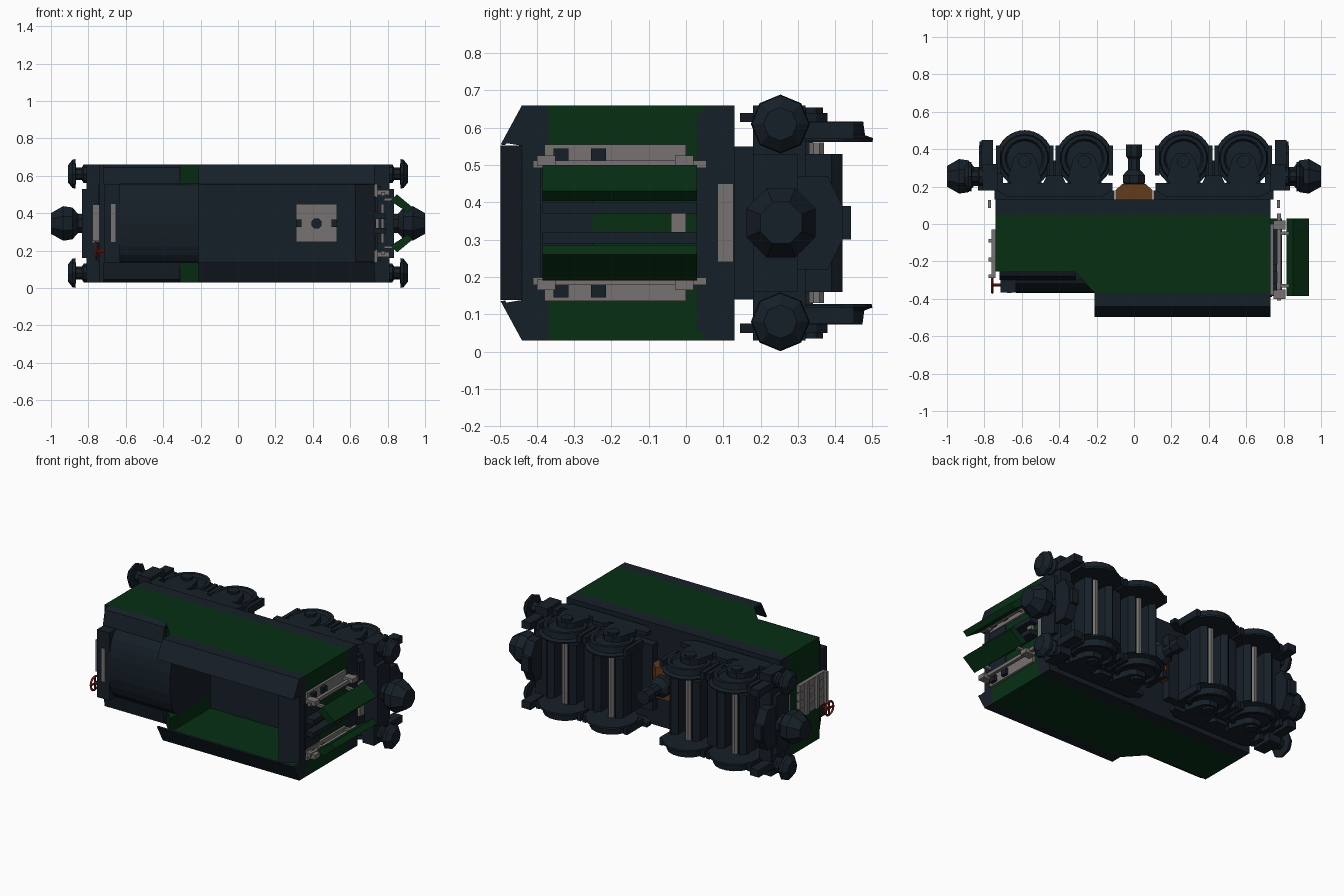
import bpy, bmesh
from math import cos, sin, pi
from mathutils import Matrix, Vector

MID = 0.345  # mirror plane in z (the vehicle lies on its side: its "up" is -y)

def mat(name, r, g, b):
    m = bpy.data.materials.new(name)
    m.diffuse_color = (r, g, b, 1)
    return m

DARK = mat("dark_steel", 0.008, 0.014, 0.021)
GREEN = mat("green_paint", 0.002, 0.028, 0.007)
GREY = mat("bare_metal", 0.18, 0.17, 0.165)
BROWN = mat("brown_metal", 0.12, 0.045, 0.012)
RED = mat("red_paint", 0.2, 0.014, 0.008)

def finish(name, bm, m):
    bmesh.ops.recalc_face_normals(bm, faces=bm.faces)
    me = bpy.data.meshes.new(name)
    bm.to_mesh(me)
    bm.free()
    me.materials.append(m)
    o = bpy.data.objects.new(name, me)
    bpy.context.collection.objects.link(o)
    return o

def prism(name, pts, axis, lo, hi, m, sym=False):
    """Extrude a 2D profile; pts are (x,y) for z, (y,z) for x, (x,z) for y."""
    bm = bmesh.new()
    def p3(a, b, c):
        return {'z': (a, b, c), 'x': (c, a, b), 'y': (a, c, b)}[axis]
    f = bm.faces.new([bm.verts.new(p3(a, b, lo)) for a, b in pts])
    r = bmesh.ops.extrude_face_region(bm, geom=[f])
    vs = [v for v in r['geom'] if isinstance(v, bmesh.types.BMVert)]
    bmesh.ops.translate(bm, verts=vs, vec=Vector(p3(0, 0, hi - lo)))
    if sym:
        d = bmesh.ops.duplicate(bm, geom=bm.verts[:] + bm.edges[:] + bm.faces[:])
        for v in d['geom']:
            if isinstance(v, bmesh.types.BMVert):
                v.co.z = 2 * MID - v.co.z
    return finish(name, bm, m)

def box(name, x0, x1, y0, y1, z0, z1, m, sym=False):
    return prism(name, [(x0, y0), (x1, y0), (x1, y1), (x0, y1)], 'z', z0, z1, m, sym)

def ring(ca, cb, r, n, off=0.5):
    return [(ca + r * cos(2 * pi * (i + off) / n), cb + r * sin(2 * pi * (i + off) / n)) for i in range(n)]

def lathe(name, prof, n, origin, axis, m, off=0.5):
    """Spin (radius, height) profile about an axis."""
    bm = bmesh.new()
    rings = [[bm.verts.new((a, b, h)) for a, b in ring(0, 0, r, n, off)] for r, h in prof]
    for r0, r1 in zip(rings, rings[1:]):
        for i in range(n):
            bm.faces.new((r0[i], r0[(i + 1) % n], r1[(i + 1) % n], r1[i]))
    bm.faces.new(rings[0])
    bm.faces.new(rings[-1])
    q = Vector((0, 0, 1)).rotation_difference(Vector(axis)).to_matrix().to_4x4()
    bm.transform(Matrix.Translation(origin) @ q)
    return finish(name, bm, m)

# --- tank body ---
box("footplate", -0.74, 0.73, 0.05, 0.13, 0.03, 0.66, DARK)
box("bunker_floor", -0.21, 0.73, 0.03, 0.05, 0.05, 0.64, DARK)
box("side_wall", -0.21, 0.73, -0.37, 0.05, 0.64, 0.66, GREEN, True)
prism("side_tank", [(-0.74, 0.05), (-0.21, 0.05), (-0.21, -0.37), (-0.32, -0.25), (-0.74, -0.25)],
      'z', 0.555, 0.66, GREEN, True)
box("rear_wall", 0.71, 0.73, -0.37, 0.05, 0.03, 0.66, GREEN)
box("front_wall", -0.74, -0.70, -0.25, 0.05, 0.13, 0.56, GREEN)
box("front_wall_cap", -0.74, -0.71, -0.255, -0.25, 0.03, 0.66, DARK)
prism("side_tank_curl", [(-0.25, 0.66), (-0.28, 0.645), (-0.30, 0.555), (-0.25, 0.555)],
      'x', -0.72, -0.31, DARK, True)

# curled coal boards round the bunker
prism("coal_board", [(-0.37, 0.66), (-0.44, 0.66), (-0.497, 0.555), (-0.485, 0.553), (-0.433, 0.645), (-0.37, 0.645)],
      'x', -0.21, 0.73, DARK, True)
prism("rear_coal_board", [(0.73, -0.37), (0.73, -0.44), (0.625, -0.497), (0.625, -0.483), (0.715, -0.43), (0.715, -0.37)],
      'z', 0.138, 0.552, DARK)
prism("rear_coal_board_corner", [(-0.37, 0.552), (-0.37, 0.65), (-0.437, 0.655), (-0.49, 0.56), (-0.44, 0.552)],
      'x', 0.715, 0.73, DARK, True)

# arched tank cover
arch = [(-0.29 - 0.08 * sin(pi * i / 10), MID - 0.21 * cos(pi * i / 10)) for i in range(11)]
prism("arched_tank", [(0.05, 0.135)] + arch + [(0.05, 0.555)], 'x', -0.63, -0.21, DARK)
box("locker", -0.715, -0.63, -0.365, 0.05, 0.135, 0.555, DARK)
box("locker_slot", -0.68, -0.655, -0.37, -0.36, 0.245, 0.45, GREY)

# bogie pivot plate seen on the bunker floor
box("pivot_plate", 0.31, 0.53, 0.02, 0.03, 0.245, 0.45, GREY)
lathe("pivot_pin", [(0.03, 0), (0.03, 0.015)], 8, (0.42, 0.02, MID), (0, -1, 0), DARK)
for x in (0.325, 0.515):
    box("pivot_clip", x - 0.015, x + 0.015, 0.01, 0.03, 0.325, 0.365, DARK)

# --- cab end: slatted cabinet and brake wheel ---
for i in range(4):
    z = 0.247 + i * 0.052
    box("cabinet_slat", -0.762, -0.74, -0.27, -0.03, z, z + 0.044, GREY)
for y in (-0.28, -0.19, -0.09):
    box("cabinet_rail", -0.778, -0.74, y - 0.01, y + 0.01, 0.25, 0.445, GREY)
bpy.ops.mesh.primitive_torus_add(major_segments=12, minor_segments=4, major_radius=0.042, minor_radius=0.007,
                                 location=(-0.757, -0.325, 0.195), rotation=(0, pi / 2, 0))
bpy.context.object.name = "brake_wheel"
bpy.context.object.data.materials.append(RED)
box("brake_wheel_spoke", -0.76, -0.753, -0.365, -0.285, 0.19, 0.20, RED)
box("brake_wheel_spoke", -0.76, -0.753, -0.33, -0.32, 0.155, 0.235, RED)
lathe("brake_shaft", [(0.008, 0), (0.008, 0.045)], 6, (-0.76, -0.325, 0.195), (1, 0, 0), RED)

# --- rear end: grey panel with two angled doors ---
box("rear_panel", 0.73, 0.745, -0.38, 0.0, 0.485, 0.555, GREY, True)
box("rear_lid", 0.73, 0.735, -0.25, 0.03, 0.29, 0.40, GREEN)
box("rear_recess", 0.73, 0.737, -0.39, -0.25, 0.20, 0.49, DARK)
box("rear_latch", 0.735, 0.755, -0.04, 0.0, 0.32, 0.37, GREY)
box("door_post", 0.735, 0.79, -0.385, 0.03, 0.37, 0.40, DARK, True)
box("door_rail", 0.765, 0.785, -0.41, 0.055, 0.492, 0.512, GREY, True)
for y in (-0.38, -0.01):
    box("door_hinge", 0.745, 0.81, y - 0.02, y + 0.03, 0.497, 0.525, GREY, True)
for y in (-0.335, -0.235):
    box("hinge_block", 0.745, 0.765, y - 0.02, y + 0.02, 0.505, 0.545, DARK, True)
prism("angled_door", [(0.815, 0.465), (0.85, 0.50), (0.935, 0.43), (0.908, 0.404)], 'y', -0.385, 0.03, GREEN, True)
for y in (-0.33, -0.05):
    box("door_arm", 0.78, 0.85, y - 0.01, y + 0.01, 0.465, 0.48, GREY, True)

for s in (-1, 1):
    box("gangway_step", s * 0.772 - 0.008, s * 0.772 + 0.008, 0.085, 0.127, 0.24, 0.45, GREY)

# --- centre link between bogies ---
prism("centre_link", [(-0.10, 0.13), (0.10, 0.13), (0.10, 0.18), (0.06, 0.215), (-0.06, 0.215), (-0.10, 0.18)],
      'z', 0.25, 0.44, BROWN)
lathe("centre_joint", [(0.04, 0.20), (0.065, 0.22), (0.065, 0.26), (0.035, 0.29), (0.035, 0.35), (0.045, 0.36), (0.045, 0.425)],
      8, (0, 0, MID), (0, 1, 0), DARK)

# --- bogies ---
for s in (-1, 1):
    cx = s * 0.425
    box("bogie_top_plate", cx - 0.32, cx + 0.32, 0.13, 0.18, 0.14, 0.55, DARK)
    prism("bogie_side_frame", [(cx - 0.31, 0.18), (cx - 0.25, 0.145), (cx + 0.25, 0.145), (cx + 0.31, 0.18),
                               (cx + 0.31, 0.22), (cx + 0.06, 0.22), (cx + 0.04, 0.26), (cx - 0.04, 0.26),
                               (cx - 0.06, 0.22), (cx - 0.31, 0.22)], 'z', 0.615, 0.64, DARK, True)
    box("bolster", cx - 0.04, cx + 0.04, 0.18, 0.34, 0.10, 0.59, DARK)
    for k in (-1, 1):
        wx = cx + k * 0.16
        # wheelset: flanged wheels, axle, axleboxes and brake beams
        for t in (-1, 1):
            lathe("wheel", [(0.15, 0), (0.152, 0.01), (0.13, 0.018), (0.125, 0.055), (0.105, 0.055), (0.095, 0.04), (0.04, 0.045)],
                  18, (wx, 0.35, MID + t * 0.217), (0, 0, t), DARK)
        lathe("axle", [(0.022, -0.215), (0.022, 0.215)], 8, (wx, 0.35, MID), (0, 0, 1), GREY)
        box("axle_cover", wx - 0.09, wx + 0.09, 0.18, 0.31, 0.15, 0.54, DARK)
        for e in (-1, 1):
            bx = wx + e * 0.075
            prism("brake_beam", [(bx - 0.03, 0.30), (bx + 0.03, 0.30), (bx + 0.03, 0.39), (bx, 0.42), (bx - 0.03, 0.39)],
                  'z', 0.16, 0.53, DARK)
            box("brake_shoe", wx + e * 0.142 - 0.012, wx + e * 0.142 + 0.012, 0.26, 0.42, 0.565, 0.61, DARK, True)
        prism("axlebox", [(wx - 0.09, 0.24), (wx - 0.05, 0.20), (wx + 0.05, 0.20), (wx + 0.09, 0.24), (wx + 0.06, 0.35),
                          (wx + 0.03, 0.38), (wx - 0.03, 0.38), (wx - 0.06, 0.35)], 'z', 0.60, 0.64, DARK, True)
        prism("axlebox_cap", ring(wx, 0.335, 0.035, 8), 'z', 0.64, 0.655, DARK, True)
    # headstock, buffers and coupler at the outer end
    hx = s * 0.785
    box("headstock", min(s * 0.73, s * 0.81), max(s * 0.73, s * 0.81), 0.18, 0.32, 0.03, 0.66, DARK)
    box("headstock_beam", hx - 0.05, hx + 0.05, 0.18, 0.30, 0.16, 0.53, DARK)
    box("guard_iron", hx - 0.03, hx + 0.03, 0.30, 0.45, 0.57, 0.615, DARK, True)
    box("frame_arm", min(s * 0.70, hx), max(s * 0.70, hx), 0.18, 0.27, 0.58, 0.64, DARK, True)
    for z in (0.08, 0.61):
        lathe("buffer", [(0.05, 0), (0.05, 0.025), (0.034, 0.035), (0.034, 0.065), (0.079, 0.07), (0.076, 0.085), (0.045, 0.11)],
              8, (s * 0.80, 0.253, z), (s, 0, 0), DARK, 0)
    lathe("coupler", [(0.055, 0), (0.055, 0.05), (0.092, 0.08), (0.10, 0.13), (0.06, 0.195)],
          8, (s * 0.805, 0.255, MID), (s, 0, 0), DARK)
    prism("coupler_bracket", [(0.30, 0.22), (0.38, 0.22), (0.42, 0.30), (0.42, 0.39), (0.38, 0.47), (0.30, 0.47)],
          'x', s * 0.80 - 0.03, s * 0.80 + 0.03, DARK)
    box("brake_hose", s * 0.80 - 0.025, s * 0.80 + 0.025, 0.42, 0.442, 0.30, 0.39, DARK)
